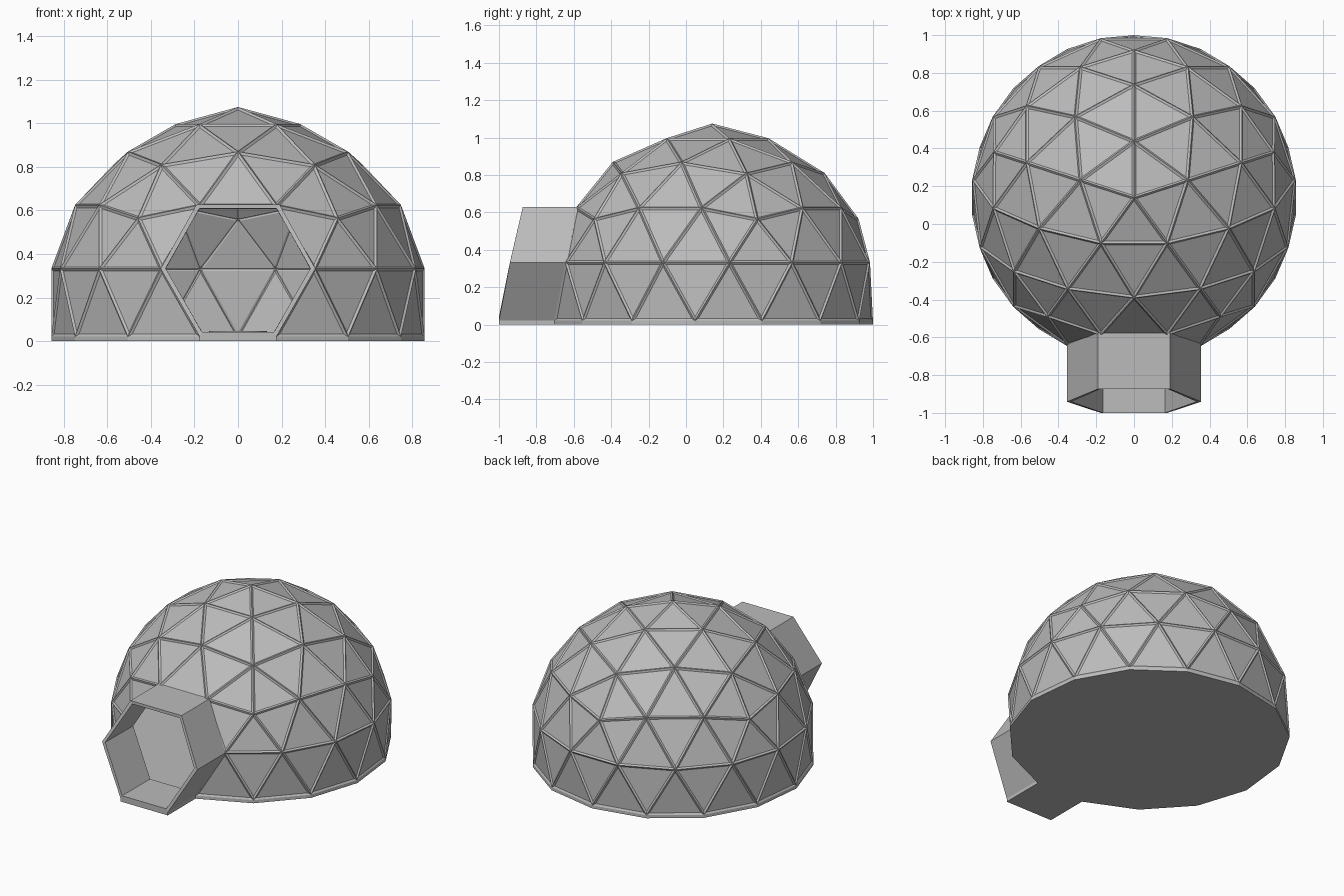
import bpy, bmesh, math
from mathutils import Vector

cube = bpy.data.objects.get("Cube")
if cube:
    bpy.data.objects.remove(cube, do_unlink=True)

R = 0.875
CENTRE = Vector((0, 0.14, 0.175))
RING_MID, RING_LOW = 0.333, 0.021     # heights of the two level rings
TUNNEL = Vector((0, -0.298, 0))

grey = bpy.data.materials.new("light_grey")
grey.use_nodes = True
colour = (0.5, 0.5, 0.5, 1)
grey.diffuse_color = colour
grey.node_tree.nodes["Principled BSDF"].inputs["Base Color"].default_value = colour


def finish(bm, name, wall=0.0):
    mesh = bpy.data.meshes.new(name)
    bm.to_mesh(mesh)
    bm.free()
    mesh.materials.append(grey)
    obj = bpy.data.objects.new(name, mesh)
    bpy.context.collection.objects.link(obj)
    if wall:
        mod = obj.modifiers.new("wall", 'SOLIDIFY')
        mod.thickness = wall
        mod.offset = -1
        mod.use_even_offset = True
    return obj


def on_sphere(degrees, z):
    a, r = math.radians(degrees), math.sqrt(1 - z * z)
    return Vector((r * math.cos(a), r * math.sin(a), z))


# Icosahedron corners: pole, upper ring, lower ring
pole = Vector((0, 0, 1))
h = 1 / math.sqrt(5)
upper = [on_sphere(90 + 72 * k, h) for k in range(6)]
lower = [on_sphere(126 + 72 * k, -h) for k in range(6)]
big_faces = []
for k in range(5):
    big_faces += [(pole, upper[k], upper[k + 1]),
                  (upper[k], lower[k], upper[k + 1]),
                  (lower[k], lower[k + 1], upper[k + 1])]

# Geodesic dome: each big face split three ways per edge
bm = bmesh.new()
N = 3
for a, b, c in big_faces:
    def node(i, j):
        return (a * (N - i - j) + b * i + c * j).normalized()
    for i in range(N):
        for j in range(N - i):
            tris = [(node(i, j), node(i + 1, j), node(i, j + 1))]
            if i + j < N - 1:
                tris.append((node(i + 1, j), node(i + 1, j + 1), node(i, j + 1)))
            for t in tris:
                bm.faces.new([bm.verts.new(p) for p in t])
bmesh.ops.remove_doubles(bm, verts=bm.verts, dist=0.001)

# Cut off the underside and open the doorway hexagon
unwanted = [v for v in bm.verts
            if v.co.z < -0.25 or (v.co.y < -0.95 and abs(v.co.x) < 0.05 and v.co.z > 0)]
bmesh.ops.delete(bm, geom=unwanted, context='VERTS')
for v in bm.verts:
    z = v.co.z
    v.co = v.co * R + CENTRE
    if z > 0.99:
        v.co.z = 1.075
    elif 0 < z < 0.3:
        v.co.z = RING_MID
    elif z < 0:
        v.co.z = RING_LOW
bm.normal_update()
for f in bm.faces:
    if f.normal.dot(f.calc_center_median() - CENTRE) < 0:
        f.normal_flip()
bm.normal_update()
base_ring = [v.co.copy() for v in bm.verts if abs(v.co.z - RING_LOW) < 0.001]

# Raised struts around recessed panels
bmesh.ops.inset_individual(bm, faces=bm.faces[:], thickness=0.011, depth=-0.008,
                           use_even_offset=True)
finish(bm, "dome_shell", wall=0.012)

# Hexagonal entrance tunnel
right = [Vector((0.19, -0.575, 0.628)), Vector((0.355, -0.643, RING_MID)),
         Vector((0.176, -0.702, RING_LOW))]
hexagon = right + [Vector((-p.x, p.y, p.z)) for p in reversed(right)]
bm = bmesh.new()
back = [bm.verts.new(p) for p in hexagon]
front = [bm.verts.new(p + TUNNEL) for p in hexagon]
for i in range(6):
    j = (i + 1) % 6
    bm.faces.new((back[i], back[j], front[j], front[i]))
bm.normal_update()
middle = Vector((0, -0.8, 0.32))
for f in bm.faces:
    if f.normal.dot(f.calc_center_median() - middle) < 0:
        f.normal_flip()
finish(bm, "entrance_tunnel", wall=0.02)


# Floor slabs under the dome and the tunnel
def slab(name, outline):
    bm = bmesh.new()
    face = bm.faces.new([bm.verts.new((p.x, p.y, 0)) for p in outline])
    top = bmesh.ops.extrude_face_region(bm, geom=[face])
    bmesh.ops.translate(bm, vec=(0, 0, RING_LOW),
                        verts=[g for g in top["geom"] if isinstance(g, bmesh.types.BMVert)])
    bmesh.ops.recalc_face_normals(bm, faces=bm.faces)
    finish(bm, name)


base_ring.sort(key=lambda p: math.atan2(p.y - CENTRE.y, p.x))
slab("dome_floor", base_ring)
slab("tunnel_floor", [hexagon[2], hexagon[3], hexagon[3] + TUNNEL, hexagon[2] + TUNNEL])

# Low round plinth in the middle of the floor
bm = bmesh.new()
bmesh.ops.create_cone(bm, cap_ends=True, segments=32, radius1=0.133, radius2=0.133, depth=0.028)
plinth = finish(bm, "round_plinth")
plinth.location = (0, CENTRE.y, 0.034)
bpy.context.view_layer.objects.active = plinth
plinth.select_set(True)
bpy.ops.object.shade_smooth_by_angle()
